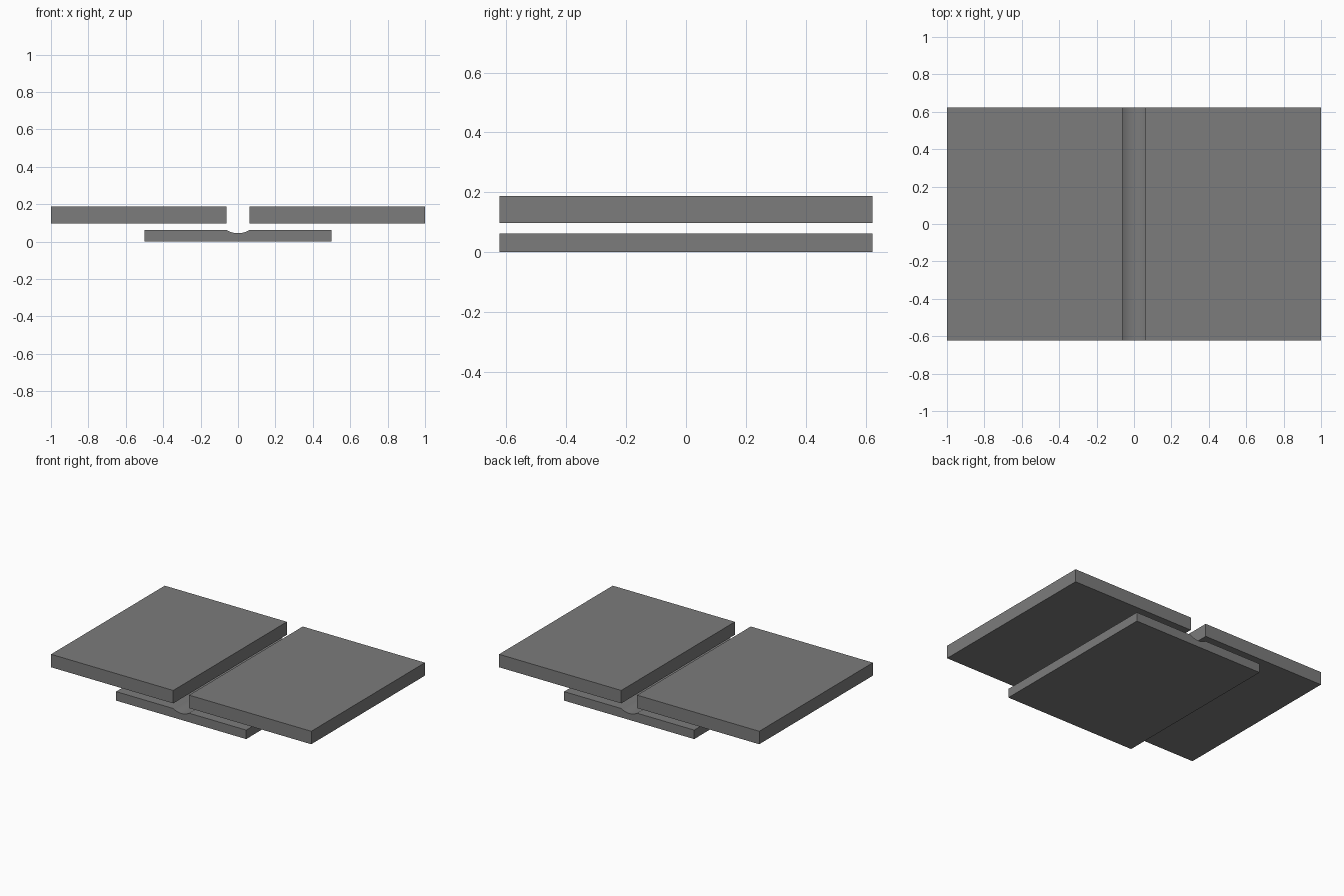
import bpy, math

if "Cube" in bpy.data.objects:
    bpy.data.objects.remove(bpy.data.objects["Cube"])

HALF_Y = 0.624

steel = bpy.data.materials.new("steel_grey")
steel.diffuse_color = (0.2, 0.2, 0.2, 1)
steel.use_nodes = True
steel.node_tree.nodes["Principled BSDF"].inputs["Base Color"].default_value = steel.diffuse_color


def extrude_profile(name, profile):
    """Extrude a counter-clockwise x/z profile along y."""
    n = len(profile)
    verts = [(x, y, z) for y in (-HALF_Y, HALF_Y) for x, z in profile]
    faces = [tuple(range(n)), tuple(range(2 * n - 1, n - 1, -1))]
    faces += [(i, i + n, (i + 1) % n + n, (i + 1) % n) for i in range(n)]
    mesh = bpy.data.meshes.new(name)
    mesh.from_pydata(verts, [], faces)
    mesh.materials.append(steel)
    obj = bpy.data.objects.new(name, mesh)
    bpy.context.collection.objects.link(obj)
    return obj


def rect(x0, x1, z0, z1):
    return [(x0, z0), (x1, z0), (x1, z1), (x0, z1)]


# two upper plates separated by a gap
GAP = 0.061
extrude_profile("left_plate", rect(-1, -GAP, 0.098, 0.188))
extrude_profile("right_plate", rect(GAP, 1, 0.098, 0.188))

# backing strip with a shallow arc groove under the gap
TOP, DEPTH, STEPS = 0.0625, 0.018, 16
radius = (GAP ** 2 + DEPTH ** 2) / (2 * DEPTH)
half = math.asin(GAP / radius)
centre_z = TOP - DEPTH + radius
groove = []
for i in range(STEPS + 1):
    a = half * (1 - 2 * i / STEPS)
    groove.append((radius * math.sin(a), centre_z - radius * math.cos(a)))
strip = extrude_profile(
    "backing_strip",
    [(-0.5, 0), (0.5, 0), (0.5, TOP)] + groove + [(-0.5, TOP)])

# smooth the groove only, keeping the edges sharp
bpy.context.view_layer.objects.active = strip
strip.select_set(True)
bpy.ops.object.shade_smooth_by_angle(angle=math.radians(15))
